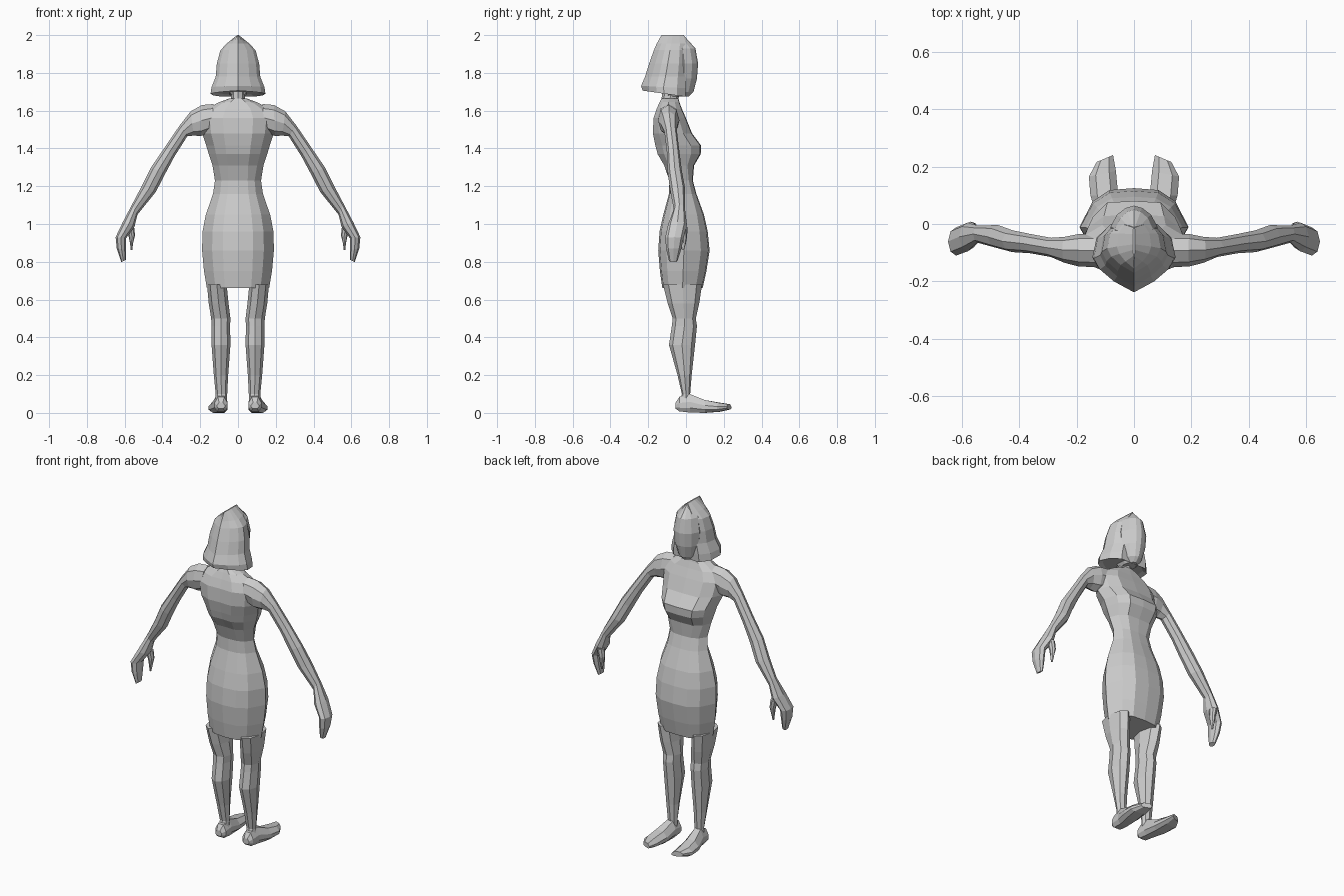
import bpy, bmesh
from mathutils import Vector

grey = bpy.data.materials.new("light grey")
grey.diffuse_color = (0.6, 0.6, 0.6, 1)


def loft(name, rings):
    """Skin a stack of equal-length point rings and cap both ends."""
    bm = bmesh.new()
    loops = [[bm.verts.new(p) for p in r] for r in rings]
    n = len(loops[0])
    for a, b in zip(loops, loops[1:]):
        for i in range(n):
            j = (i + 1) % n
            bm.faces.new((a[i], a[j], b[j], b[i]))
    bm.faces.new(loops[0][::-1])
    bm.faces.new(loops[-1])
    bmesh.ops.recalc_face_normals(bm, faces=bm.faces)
    me = bpy.data.meshes.new(name)
    bm.to_mesh(me)
    bm.free()
    me.materials.append(grey)
    ob = bpy.data.objects.new(name, me)
    bpy.context.collection.objects.link(ob)
    return ob


def mirrored(half):
    """Complete a half outline that runs from x=0 back to x=0 front."""
    return half + [(-x, y) for x, y in reversed(half) if x > 0]


def ring(shape, z, x0, x1, yb, yf, tilt=0):
    """Place a unit outline in a horizontal box; tilt raises the back."""
    cx, w, cy, d = (x0 + x1) / 2, (x1 - x0) / 2, (yb + yf) / 2, (yf - yb) / 2
    return [(cx + w * x, cy + d * y, z - tilt * y) for x, y in shape]


def stack(name, shape, rows):
    return loft(name, [ring(shape, z, -w, w, yb, yf, *t) for z, w, yb, yf, *t in rows])


BODY = mirrored([(0, -1), (0.42, -0.93), (0.72, -0.68), (1, 0), (0.76, 0.66), (0.45, 0.95), (0, 1)])
CHEST = mirrored([(0, -0.97), (0.4, -1), (0.75, -0.7), (1, -0.1), (0.85, 0.55), (0.55, 0.96), (0, 1)])
OCT = [(1, 0), (0.68, 0.72), (0, 1), (-0.68, 0.72), (-1, 0), (-0.68, -0.72), (0, -1), (0.68, -0.72)]

# Torso with skirt: body outline below the waist, chest outline above
lower = [(0.66, 0.165, -0.125, 0.088), (0.75, 0.18, -0.138, 0.108), (0.86, 0.19, -0.147, 0.125),
         (0.96, 0.188, -0.14, 0.115), (1.05, 0.17, -0.12, 0.095), (1.16, 0.132, -0.09, 0.055),
         (1.23, 0.122, -0.088, 0.036)]
upper = [(1.31, 0.135, -0.115, 0.043), (1.37, 0.155, -0.15, 0.078), (1.415, 0.168, -0.162, 0.08),
         (1.48, 0.19, -0.175, 0.032), (1.56, 0.2, -0.172, 0.0), (1.61, 0.165, -0.155, -0.022),
         (1.645, 0.1, -0.14, -0.035), (1.665, 0.045, -0.13, -0.04)]
loft("torso", [ring(BODY, z, -w, w, a, b) for z, w, a, b in lower]
     + [ring(CHEST, z, -w, w, a, b) for z, w, a, b in upper])

# Neck
loft("neck", [ring(OCT, z, -w, w, a, b) for z, w, a, b in
              [(1.62, 0.05, -0.135, -0.04), (1.66, 0.036, -0.13, -0.04), (1.74, 0.036, -0.12, -0.025)]])

# Face with a centre ridge
FACE = mirrored([(0, -1), (0.8, -0.9), (1, 0.1), (0.72, 0.62), (0.35, 0.9), (0, 1)])
stack("face", FACE, [(1.675, 0.035, -0.1, 0.015), (1.7, 0.055, -0.1, 0.04), (1.77, 0.076, -0.1, 0.058),
                     (1.85, 0.082, -0.1, 0.064), (1.93, 0.066, -0.1, 0.05), (1.996, 0.006, -0.1, -0.01)])

# Flared bob hair, pointed at the back
HAIR = mirrored([(0, -1), (0.5, -0.68), (0.85, -0.33), (1, 0), (0.9, 0.6), (0.58, 1), (0, 1)])
stack("hair", HAIR, [(1.7, 0.12, -0.2, -0.02, 0.012), (1.69, 0.145, -0.23, -0.003, 0.016),
                     (1.725, 0.14, -0.238, 0.0, 0.006), (1.78, 0.118, -0.217, 0.0), (1.85, 0.112, -0.195, 0.002),
                     (1.92, 0.093, -0.17, 0.0), (1.955, 0.06, -0.155, -0.002), (2.0, 0.004, -0.13, -0.012)])

# Arm sections: outer edge (x, z), inner edge (x, z), back y, front y
ARM = [((0.13, 1.635), (0.14, 1.49), -0.15, -0.035),
       ((0.19, 1.63), (0.195, 1.466), -0.148, -0.035),
       ((0.25, 1.597), (0.235, 1.468), -0.135, -0.045),
       ((0.31, 1.52), (0.268, 1.465), -0.115, -0.048),
       ((0.385, 1.41), (0.335, 1.36), -0.102, -0.035),
       ((0.46, 1.3), (0.386, 1.265), -0.098, -0.022),
       ((0.51, 1.2), (0.435, 1.17), -0.085, -0.004),
       ((0.56, 1.105), (0.532, 1.05), -0.065, -0.005),
       ((0.61, 1.01), (0.548, 0.985), -0.095, 0.005),
       ((0.648, 0.93), (0.592, 0.925), -0.11, -0.012),
       ((0.642, 0.87), (0.592, 0.865), -0.105, -0.025),
       ((0.618, 0.798), (0.594, 0.81), -0.09, -0.045)]
THUMB = [((0.592, 0.985), (0.55, 0.985), -0.04, 0.008),
         ((0.578, 0.93), (0.545, 0.94), -0.032, 0.006),
         ((0.572, 0.9), (0.555, 0.9), -0.028, 0.0),
         ((0.568, 0.862), (0.56, 0.862), -0.022, -0.01)]


def limb(name, rows, s):
    rings = []
    for (ox, oz), (ix, iz), yb, yf in rows:
        o, i = Vector((s * ox, 0, oz)), Vector((s * ix, 0, iz))
        mid, a = (o + i) / 2, (o - i) / 2
        mid.y = (yb + yf) / 2
        rings.append([mid + a * u + Vector((0, v * (yf - yb) / 2, 0)) for u, v in OCT])
    return loft(name, rings)


# Leg rows: z, inner x, outer x, back y, front y
LEG = [(0.05, 0.06, 0.118, -0.035, 0.03), (0.1, 0.057, 0.118, -0.022, 0.022),
       (0.2, 0.052, 0.128, -0.045, 0.03), (0.36, 0.04, 0.14, -0.09, 0.048),
       (0.46, 0.042, 0.14, -0.075, 0.058), (0.5, 0.04, 0.142, -0.07, 0.052),
       (0.58, 0.05, 0.155, -0.097, 0.07), (0.68, 0.06, 0.164, -0.122, 0.085)]
# Foot rows from heel to toe: y, inner x, outer x, bottom z, top z, toe slant
FOOT = [(-0.055, 0.07, 0.11, 0.022, 0.055, 0), (-0.035, 0.055, 0.124, 0.008, 0.085, 0),
        (0.02, 0.055, 0.128, 0.002, 0.1, 0), (0.1, 0.055, 0.152, 0.0, 0.068, 0),
        (0.175, 0.063, 0.157, 0.006, 0.054, 0.01), (0.228, 0.073, 0.13, 0.018, 0.046, 0.012)]
SOLE = [(1, -0.5), (1, 0.15), (0.5, 1), (-0.5, 1), (-1, 0.15), (-1, -0.5), (-0.6, -1), (0.6, -1)]

for side, s in (("left", -1), ("right", 1)):
    limb(side + "_arm", ARM, s)
    limb(side + "_thumb", THUMB, s)
    loft(side + "_leg", [ring(OCT, z, s * i, s * o, b, f) for z, i, o, b, f in LEG])
    loft(side + "_foot", [[(s * ((i + o) / 2 + (o - i) / 2 * u), y - slant * u, (lo + hi) / 2 + (hi - lo) / 2 * v)
                           for u, v in SOLE] for y, i, o, lo, hi, slant in FOOT])
